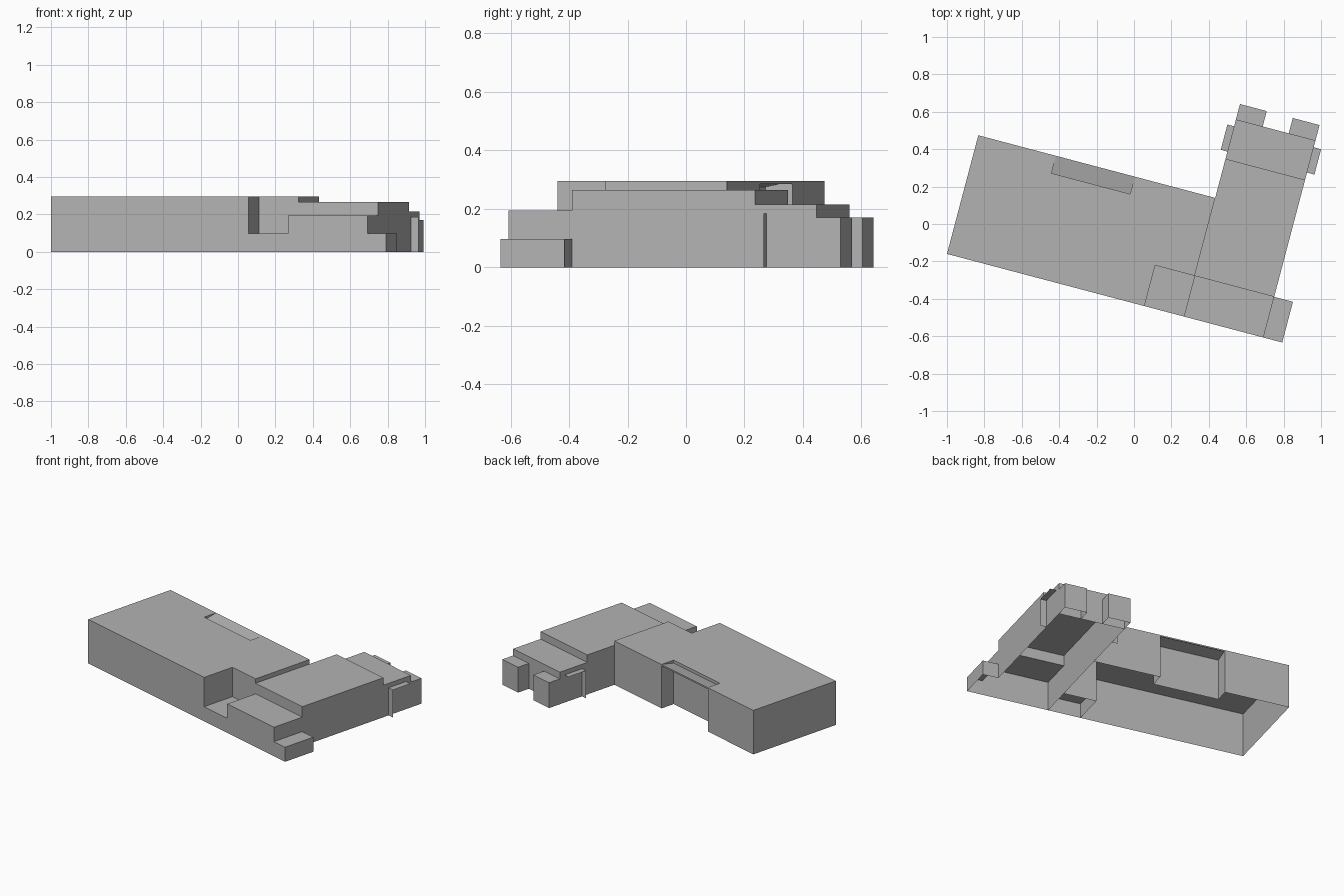
import bpy
import bmesh
from math import radians
from mathutils import Matrix

cube = bpy.data.objects.get("Cube")
if cube:
    bpy.data.objects.remove(cube, do_unlink=True)

# One plain grey for the whole building
grey = bpy.data.materials.new("plain_grey")
grey.use_nodes = True
COLOUR = (0.45, 0.45, 0.45, 1)
grey.diffuse_color = COLOUR
grey.node_tree.nodes["Principled BSDF"].inputs["Base Color"].default_value = COLOUR

# The plan is drawn square, from the hall's front corner, then turned on site
SITE = Matrix.Translation((-1, -0.16, 0)) @ Matrix.Rotation(radians(-14.8), 4, "Z")


def add_object(name, faces):
    bm = bmesh.new()
    for corners in faces:
        bm.faces.new([bm.verts.new(c) for c in corners])
    bmesh.ops.remove_doubles(bm, verts=bm.verts, dist=0.0001)
    bm.transform(SITE)
    mesh = bpy.data.meshes.new(name)
    bm.to_mesh(mesh)
    bm.free()
    mesh.materials.append(grey)
    obj = bpy.data.objects.new(name, mesh)
    bpy.context.collection.objects.link(obj)
    return obj


def shell(name, outline, top, bases=None):
    """Open-bottomed block; bases gives each wall's foot, None leaves it out."""
    bases = bases or [0] * len(outline)
    faces = [[(x, y, top) for x, y in outline]]
    for i, foot in enumerate(bases):
        if foot is None:
            continue
        (ax, ay), (bx, by) = outline[i], outline[(i + 1) % len(outline)]
        faces.append([(ax, ay, foot), (bx, by, foot), (bx, by, top), (ax, ay, top)])
    return add_object(name, faces)


def rect(x0, x1, y0, y1):
    return [(x0, y0), (x1, y0), (x1, y1), (x0, y1)]


# Main levels of the plan
HALL, WING, END = 1.31, 1.75, 1.854
FRONT, BACK = 0.225, 0.656
DOOR_L, DOOR_R, DOOR_Y = 0.43, 0.865, 0.56
PATIO = 1.092
HIGH = 0.295

# Hall with the front corner notch and the recessed back entrance
shell("main_hall", [
    (0, 0), (PATIO, 0), (PATIO, FRONT), (HALL, FRONT), (HALL, BACK),
    (DOOR_R, BACK), (DOOR_R, DOOR_Y), (DOOR_L, DOOR_Y), (DOOR_L, BACK), (0, BACK)], HIGH)

# Thin sloping canopy and its fascia over the recessed entrance
add_object("entrance_canopy", [
    [(DOOR_L, DOOR_Y, 0.275), (DOOR_R, DOOR_Y, 0.275), (DOOR_R, BACK, HIGH), (DOOR_L, BACK, HIGH)],
    [(DOOR_R, BACK, 0.285), (DOOR_L, BACK, 0.285), (DOOR_L, BACK, HIGH), (DOOR_R, BACK, HIGH)]])

# Low front blocks (walls in order: front, right, back, left)
shell("front_corner_block", rect(PATIO, HALL, 0, FRONT), 0.098, [0, None, None, None])
shell("front_middle_block", rect(HALL, WING, 0, FRONT), 0.195, [0, 0.098, None, 0])
shell("front_end_block", rect(WING, END, 0, FRONT), 0.098, [0, 0, 0, None])

# Wing stepping down towards the back
shell("wing", rect(HALL, WING, FRONT, 0.872), 0.265, [0.195, 0, 0.215, 0])
shell("wing_rear_step", rect(HALL, WING, 0.872, 1.09), 0.215, [None, 0, 0, 0])

# Pair of small blocks on the back wall
for side, x0, x1 in (("right", HALL, 1.458), ("left", 1.602, WING)):
    shell("rear_block_" + side, rect(x0, x1, 1.09, 1.175), 0.17, [None, 0, 0, 0])

# Side porches: a thin flat roof on one screen wall
for side, wall, edge in (("right", HALL, 1.273), ("left", WING, 1.791)):
    y0, y1, top = 0.912, 1.052, 0.185
    add_object("side_porch_" + side, [
        [(x, y, top) for x, y in rect(min(wall, edge), max(wall, edge), y0, y1)],
        [(wall, y0, 0), (edge, y0, 0), (edge, y0, top), (wall, y0, top)]])
